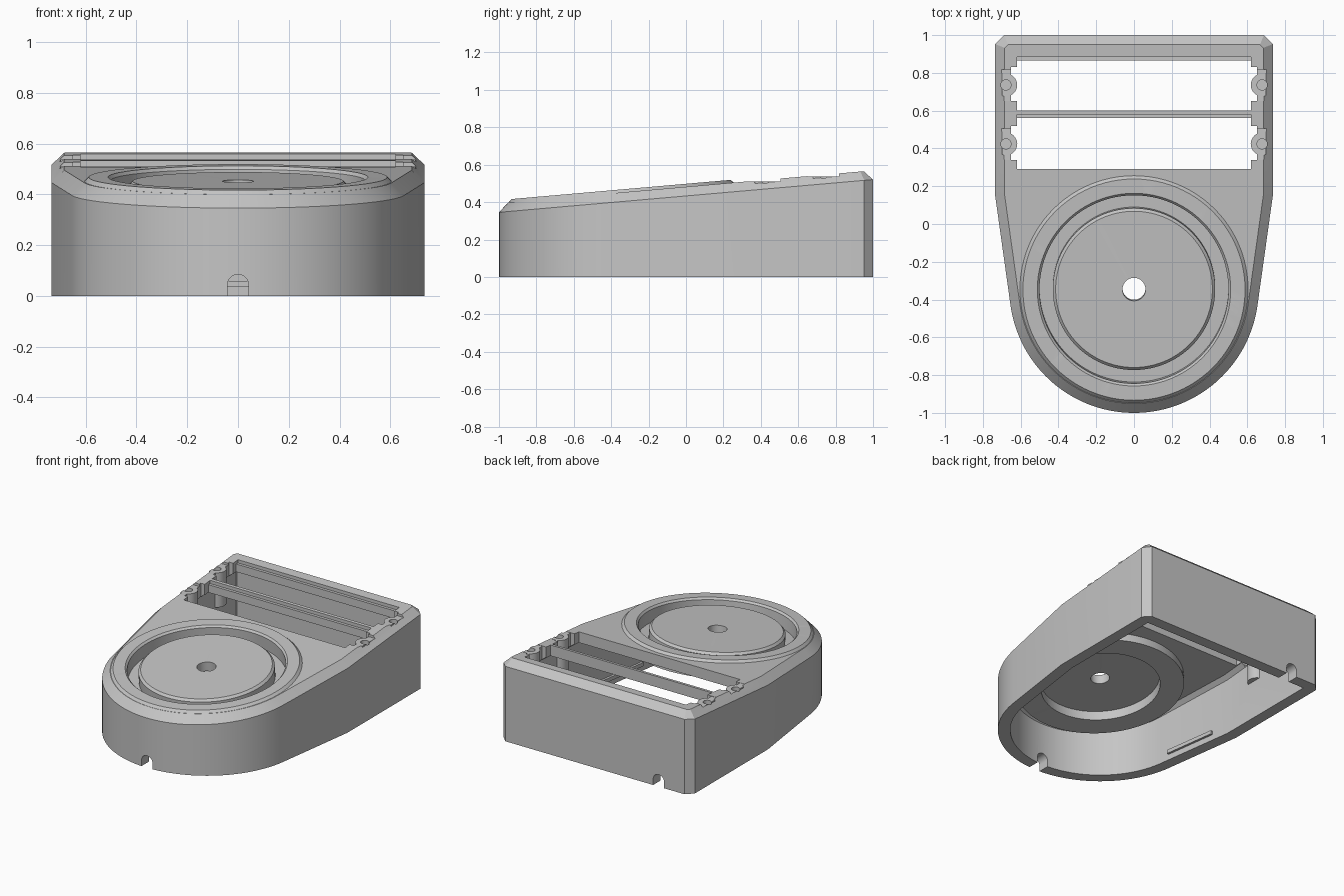
import bpy, bmesh, math
from mathutils import Matrix, Vector

if "Cube" in bpy.data.objects:
    bpy.data.objects.remove(bpy.data.objects["Cube"])

TILT = math.radians(5)
SLOPE = math.tan(TILT)
NOSE_Y, NOSE_R = -0.34, 0.66
DISH_Y = -0.346

grey = bpy.data.materials.new("light_grey")
grey.use_nodes = True
grey.diffuse_color = (0.56, 0.56, 0.56, 1)
grey.node_tree.nodes["Principled BSDF"].inputs["Base Color"].default_value = (0.56, 0.56, 0.56, 1)


def top_z(y):
    return 0.482 + SLOPE * y


def edge_z(y):
    return 0.433 + SLOPE * y


def make(name, bm):
    bmesh.ops.recalc_face_normals(bm, faces=bm.faces)
    mesh = bpy.data.meshes.new(name)
    bm.to_mesh(mesh)
    bm.free()
    obj = bpy.data.objects.new(name, mesh)
    obj.data.materials.append(grey)
    bpy.context.collection.objects.link(obj)
    return obj


def outline(inset):
    """Plan shape: square back with clipped corners, tapering to a round nose."""
    start = -TILT * 1.6
    clip = max(0.047 - 0.586 * inset, 0.004)
    side, back = 0.735 - inset, 1 - inset
    half = [(side - clip, back), (side, back - clip), (side, 0.15 + 0.07 * inset)]
    r, n = NOSE_R - inset, 40
    for i in range(n + 1):
        a = start + (-math.pi / 2 - start) * i / n
        half.append((r * math.cos(a), NOSE_Y + r * math.sin(a)))
    return half + [(-x, y) for x, y in reversed(half[:-1])]


def prism(name, levels):
    """Stack plan outlines, each given as (inset, height function)."""
    bm = bmesh.new()
    rings = [[bm.verts.new((x, y, height(y))) for x, y in outline(inset)]
             for inset, height in levels]
    for low, high in zip(rings, rings[1:]):
        for i in range(len(low)):
            j = (i + 1) % len(low)
            bm.faces.new((low[i], low[j], high[j], high[i]))
    bm.faces.new(rings[0])
    bm.faces.new(rings[-1])
    return make(name, bm)


def lathe(name, profile, steps=96):
    """Closed solid of revolution on the tilted dish axis."""
    bm = bmesh.new()
    verts = [bm.verts.new((r, 0, z)) for r, z in profile]
    edges = [bm.edges.new(pair) for pair in zip(verts, verts[1:])]
    bmesh.ops.spin(bm, geom=verts + edges, axis=(0, 0, 1), cent=(0, 0, 0),
                   angle=math.tau, steps=steps)
    bmesh.ops.remove_doubles(bm, verts=bm.verts, dist=0.0005)
    bm.transform(Matrix.Translation((0, DISH_Y, top_z(DISH_Y))) @ Matrix.Rotation(TILT, 4, 'X'))
    return make(name, bm)


def box(name, x, y, z, turn=0):
    bm = bmesh.new()
    size = Vector((x[1] - x[0], y[1] - y[0], z[1] - z[0]))
    mid = Vector((x[0] + x[1], y[0] + y[1], z[0] + z[1])) / 2
    bmesh.ops.create_cube(bm, size=1, matrix=Matrix.Translation(mid)
                          @ Matrix.Rotation(turn, 4, 'Z') @ Matrix.Diagonal((*size, 1)))
    return make(name, bm)


def post(name, x, y, z0, z1, r, clip=None):
    """Upright cylinder, cut off flat at |x| = clip."""
    bm = bmesh.new()
    bmesh.ops.create_cone(bm, cap_ends=True, segments=32, radius1=r, radius2=r, depth=z1 - z0,
                          matrix=Matrix.Translation((x, y, (z0 + z1) / 2)))
    if clip:
        side = math.copysign(1, x)
        cut = bmesh.ops.bisect_plane(bm, geom=bm.verts[:] + bm.edges[:] + bm.faces[:],
                                     plane_co=(side * clip, 0, 0), plane_no=(side, 0, 0),
                                     clear_outer=True)
        bmesh.ops.contextual_create(bm, geom=[e for e in cut["geom_cut"]
                                              if isinstance(e, bmesh.types.BMEdge)])
    return make(name, bm)


def cable_notch(x, y):
    """Round-topped tunnel through a wall at floor level."""
    bm = bmesh.new()
    r = 0.042
    pts = [(-r, -0.05), (r, -0.05)]
    pts += [(r * math.cos(math.pi * i / 16), r + r * math.sin(math.pi * i / 16)) for i in range(17)]
    face = bm.faces.new([bm.verts.new((x + px, y - 0.1, pz)) for px, pz in pts])
    grown = bmesh.ops.extrude_face_region(bm, geom=[face])["geom"]
    bmesh.ops.translate(bm, vec=(0, 0.2, 0),
                        verts=[v for v in grown if isinstance(v, bmesh.types.BMVert)])
    return make("notch_cutter", bm)


def combine(target, tool, operation):
    tool.hide_render = True
    mod = target.modifiers.new("combine", 'BOOLEAN')
    mod.operation, mod.object, mod.solver = operation, tool, 'EXACT'
    bpy.context.view_layer.objects.active = target
    bpy.ops.object.modifier_apply(modifier=mod.name)
    bpy.data.objects.remove(tool)


# Hollow housing with a sloped, chamfered top
housing = prism("housing", [(0, lambda y: 0), (0, edge_z), (0.05, top_z)])
cavity = prism("cavity_cutter", [(0.08, lambda y: -0.1), (0.08, lambda y: edge_z(y) - 0.05),
                                 (0.11, lambda y: top_z(y) - 0.075)])
combine(housing, cavity, 'DIFFERENCE')

# Round dish: raised lip, ring channel, centre disc and hole
combine(housing, lathe("dish", [(0, -0.13), (0.54, -0.13), (0.54, -0.03), (0.604, -0.03),
                                (0.604, 0), (0.588, 0.016), (0, 0.016)]), 'UNION')
combine(housing, lathe("channel_cutter", [(0, 0), (0.415, 0), (0.43, -0.015), (0.43, -0.085),
                                          (0.5, -0.085), (0.5, 0.003), (0.512, 0.016),
                                          (0.512, 0.1), (0, 0.1)]), 'DIFFERENCE')
combine(housing, lathe("underside_cutter", [(0, -0.3), (0.385, -0.3), (0.385, -0.065),
                                            (0, -0.065)]), 'DIFFERENCE')
combine(housing, lathe("hole_cutter", [(0, -0.3), (0.061, -0.3), (0.061, 0.2), (0, 0.2)], 48),
        'DIFFERENCE')

# Two windows, each with a rear ledge, side recesses and a pair of screw posts
for front, back, floor in ((0.29, 0.56, 0.51), (0.602, 0.865, 0.537)):
    mid = front + 0.134
    low, high = front + 0.048, front + 0.215
    combine(housing, box("window_cutter", (-0.62, 0.62), (front, back), (0.3, 0.8)), 'DIFFERENCE')
    combine(housing, box("gap_cutter", (-0.65, 0.65), (low, high + 0.015), (0.3, 0.8)),
            'DIFFERENCE')
    combine(housing, box("ledge_cutter", (-0.62, 0.62), (back - 0.02, back + 0.02),
                         (floor, 0.8)), 'DIFFERENCE')
    for side in (-1, 1):
        xs = sorted((side * 0.6, side * 0.705))
        combine(housing, box("recess_cutter", xs, (low, high), (floor, 0.8)), 'DIFFERENCE')
        combine(housing, post("screw_post", side * 0.678, mid, floor - 0.24, floor, 0.06, 0.7),
                'UNION')
        combine(housing, post("screw_cutter", side * 0.678, mid, floor - 0.12, 0.8, 0.027),
                'DIFFERENCE')

# Cable notches in the nose and the back wall
combine(housing, cable_notch(0, -0.97), 'DIFFERENCE')
combine(housing, cable_notch(-0.49, 0.97), 'DIFFERENCE')

# Snap ribs inside the walls
for side in (-1, 1):
    xs = sorted((side * 0.595, side * 0.625))
    box("side_snap_rib", xs, (-0.35, 0.03), (0.04, 0.066), -side * math.radians(8))
box("back_snap_rib", (-0.19, 0.19), (0.905, 0.93), (0.035, 0.058))

# Smooth curved walls, keep hard edges
bpy.ops.object.select_all(action='DESELECT')
housing.select_set(True)
bpy.context.view_layer.objects.active = housing
bpy.ops.object.shade_smooth_by_angle(angle=math.radians(20))
